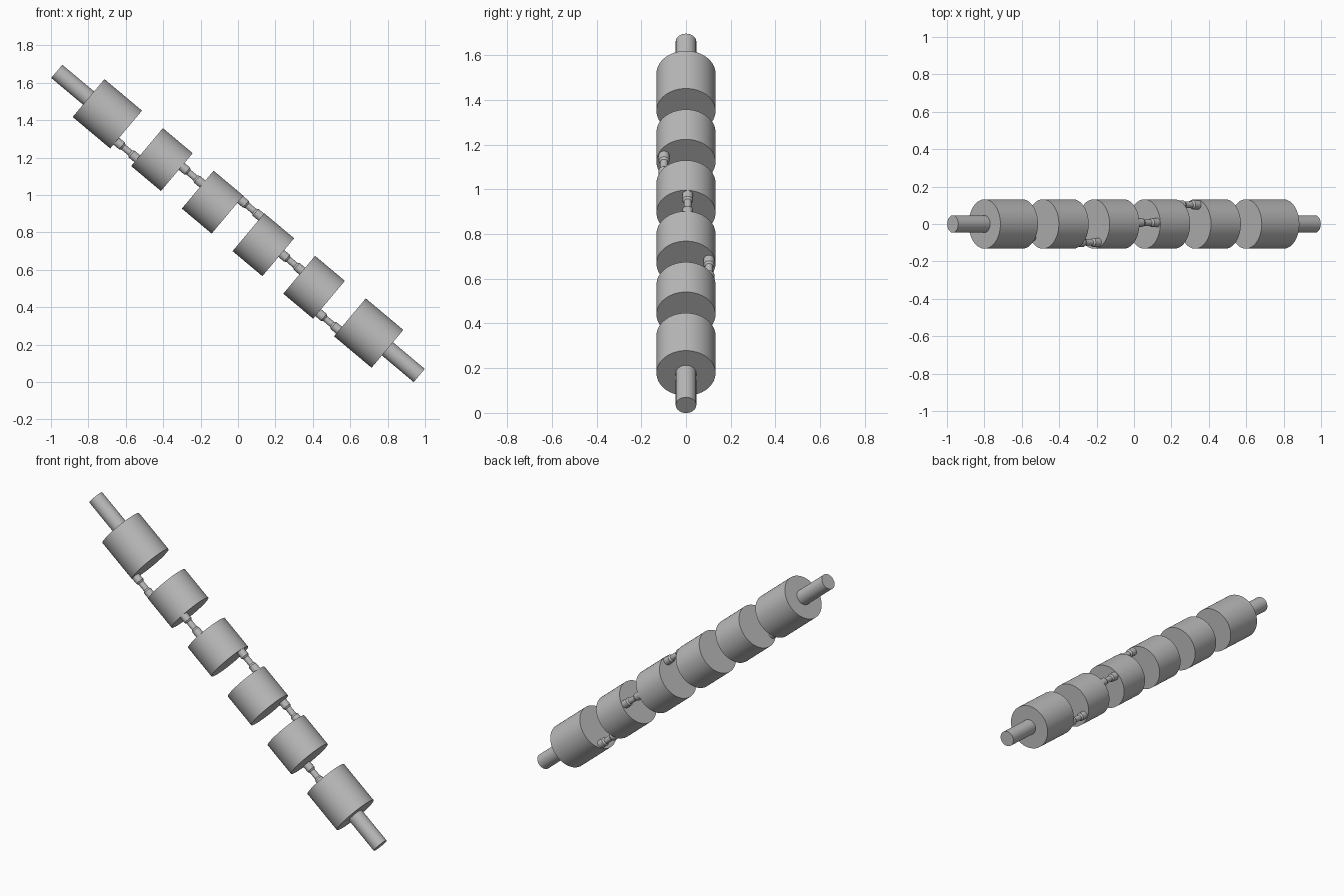
import bpy, bmesh
from math import radians, sin, cos, pi
from mathutils import Matrix, Vector

cube = bpy.data.objects.get("Cube")
if cube:
    bpy.data.objects.remove(cube, do_unlink=True)

steel = bpy.data.materials.new("grey_steel")
steel.use_nodes = True
steel.diffuse_color = (0.5, 0.5, 0.5, 1)
steel.node_tree.nodes["Principled BSDF"].inputs["Base Color"].default_value = (0.5, 0.5, 0.5, 1)

# The whole shaft lies along local x, tilted down towards +x
TILT = Matrix.Translation((0, 0, 0.848)) @ Matrix.Rotation(radians(40), 4, 'Y')


def lathe(name, profile, offset=(0, 0, 0), sides=48):
    """Turn (x, radius) points round local x, closing both ends on the axis."""
    pts = [(profile[0][0], 0)] + profile + [(profile[-1][0], 0)]
    bm = bmesh.new()
    verts = [bm.verts.new((x, 0, r)) for x, r in pts]
    edges = [bm.edges.new(pair) for pair in zip(verts, verts[1:])]
    bmesh.ops.spin(bm, geom=verts + edges, cent=(0, 0, 0), axis=(1, 0, 0),
                   angle=2 * pi, steps=sides, use_merge=False)
    bmesh.ops.remove_doubles(bm, verts=bm.verts, dist=1e-5)
    bmesh.ops.recalc_face_normals(bm, faces=bm.faces)
    mesh = bpy.data.meshes.new(name)
    bm.to_mesh(mesh)
    bm.free()
    mesh.shade_smooth()
    mesh.set_sharp_from_angle(angle=radians(30))
    mesh.materials.append(steel)
    obj = bpy.data.objects.new(name, mesh)
    bpy.context.collection.objects.link(obj)
    obj.matrix_world = TILT @ Matrix.Translation(offset)
    return obj


PITCH = 0.354
GAP = 0.146
RADIUS = 0.132
END = 1.265
OUTER = 1.043

# Four inner discs
for i in range(4):
    start = (i - 2) * PITCH + GAP / 2
    lathe(f"inner_disc_{i + 1}", [(start, RADIUS), (start + PITCH - GAP, RADIUS)], sides=64)

# Longer end discs with their shaft stubs
for side, label in ((-1, "upper"), (1, "lower")):
    inner = side * (2 * PITCH + GAP / 2)
    lathe(f"{label}_end_disc", [(inner, RADIUS), (side * OUTER, RADIUS)], sides=64)
    lathe(f"{label}_shaft", [(side * (OUTER - 0.01), 0.046), (side * END, 0.046)])

# Crank pins: collar, taper, slim neck, taper, collar, stepping round the axis by a fifth of a turn
half = [(GAP / 2 + 0.005, 0.024), (0.034, 0.024), (0.024, 0.017)]
pin = [(-x, r) for x, r in half] + half[::-1]
for i in range(5):
    a = radians(94 + 72 * (i - 2))
    lathe(f"crank_pin_{i + 1}", pin,
          Vector(((i - 2) * PITCH, -0.106 * cos(a), 0.106 * sin(a))), sides=32)
